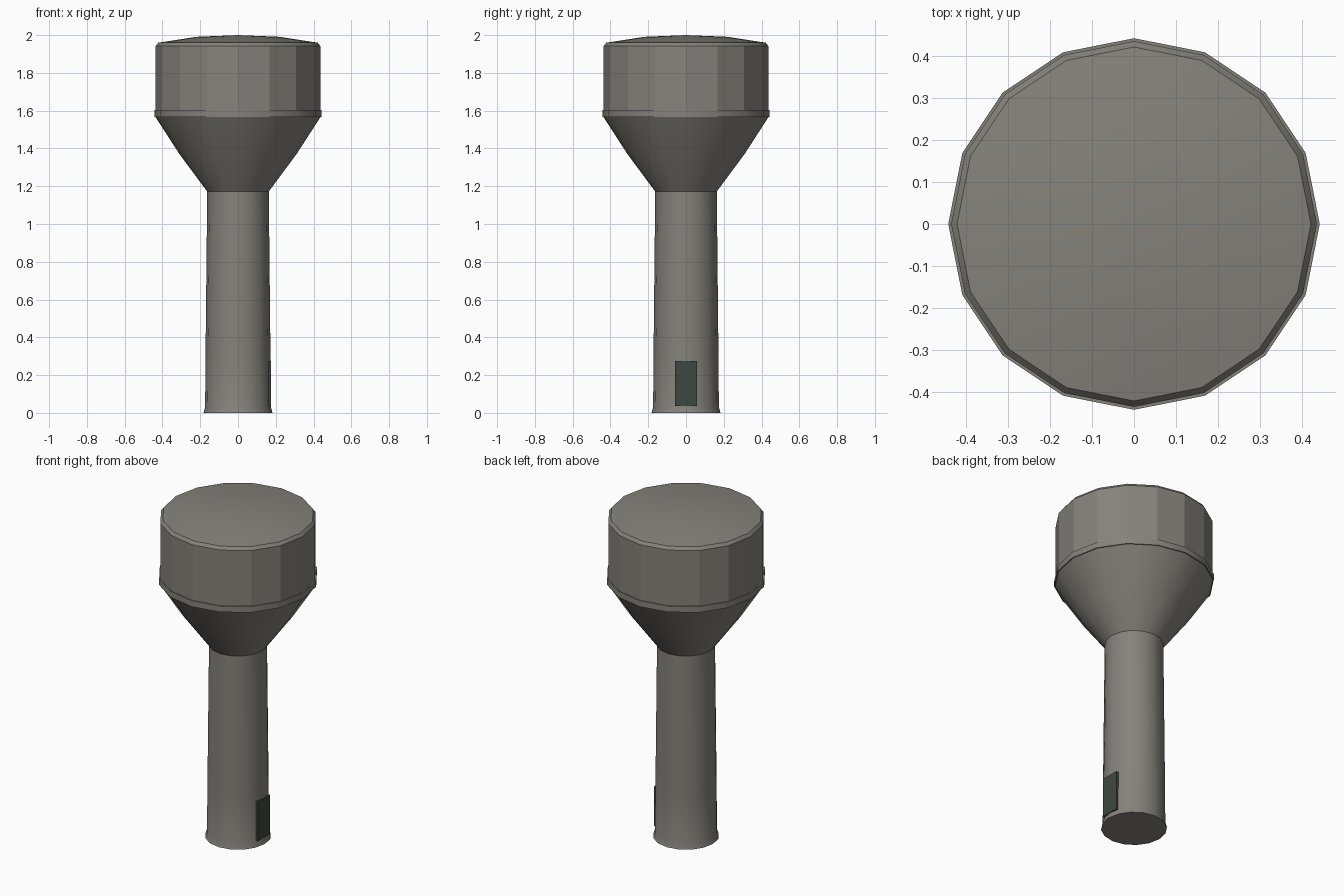
import bpy, bmesh, math

SIDES = 16

cube = bpy.data.objects.get("Cube")
if cube:
    bpy.data.objects.remove(cube, do_unlink=True)


def make_material(name, rgb):
    mat = bpy.data.materials.new(name)
    mat.use_nodes = True
    colour = (*rgb, 1.0)
    mat.diffuse_color = colour
    mat.node_tree.nodes["Principled BSDF"].inputs["Base Color"].default_value = colour
    return mat


concrete = make_material("grey concrete", (0.235, 0.225, 0.197))
door_green = make_material("dark green door", (0.046, 0.064, 0.053))


def finish(name, bm, mat, angle):
    bmesh.ops.recalc_face_normals(bm, faces=bm.faces)
    mesh = bpy.data.meshes.new(name)
    bm.to_mesh(mesh)
    bm.free()
    mesh.materials.append(mat)
    obj = bpy.data.objects.new(name, mesh)
    bpy.context.collection.objects.link(obj)
    bpy.ops.object.select_all(action="DESELECT")
    obj.select_set(True)
    bpy.context.view_layer.objects.active = obj
    bpy.ops.object.shade_smooth_by_angle(angle=math.radians(angle))
    return obj


def lathe(name, profile, mat, angle=30):
    """Turn (radius, height) points around z; zero radius closes to a point."""
    bm = bmesh.new()
    rings = []
    for r, z in profile:
        count = SIDES if r else 1
        rings.append([bm.verts.new((r * math.cos(math.tau * i / SIDES),
                                    r * math.sin(math.tau * i / SIDES), z))
                      for i in range(count)])
    for low, high in zip(rings, rings[1:]):
        for i in range(SIDES):
            j = (i + 1) % SIDES
            corners = [low[i % len(low)], low[j % len(low)],
                       high[j % len(high)], high[i % len(high)]]
            bm.faces.new(list(dict.fromkeys(corners)))
    return finish(name, bm, mat, angle)


# Shaft with a small flared foot
lathe("shaft", [(0, 0), (0.183, 0), (0.174, 0.03), (0.172, 0.3),
                (0.163, 1.17), (0.163, 1.2), (0, 1.2)], concrete)

# Funnel under the tank
lathe("funnel", [(0, 1.172), (0.163, 1.172), (0.31, 1.37), (0.438, 1.568),
                 (0, 1.568)], concrete)

# Rim band around the tank's lower edge
lathe("rim_band", [(0, 1.567), (0.443, 1.567), (0.443, 1.603), (0, 1.603)],
      concrete)

# Tank wall with a bevelled shoulder and shallow domed roof
lathe("tank", [(0, 1.6), (0.436, 1.6), (0.436, 1.942), (0.422, 1.96),
               (0.22, 1.991), (0, 2.0)], concrete, 20)

# Door on the left side of the shaft
bm = bmesh.new()
bmesh.ops.create_cube(bm, size=1)
for v in bm.verts:
    v.co.x = 0.163 + v.co.x * 0.026
    v.co.y *= 0.114
    v.co.z = 0.156 + v.co.z * 0.24
finish("door", bm, door_green, 30)
